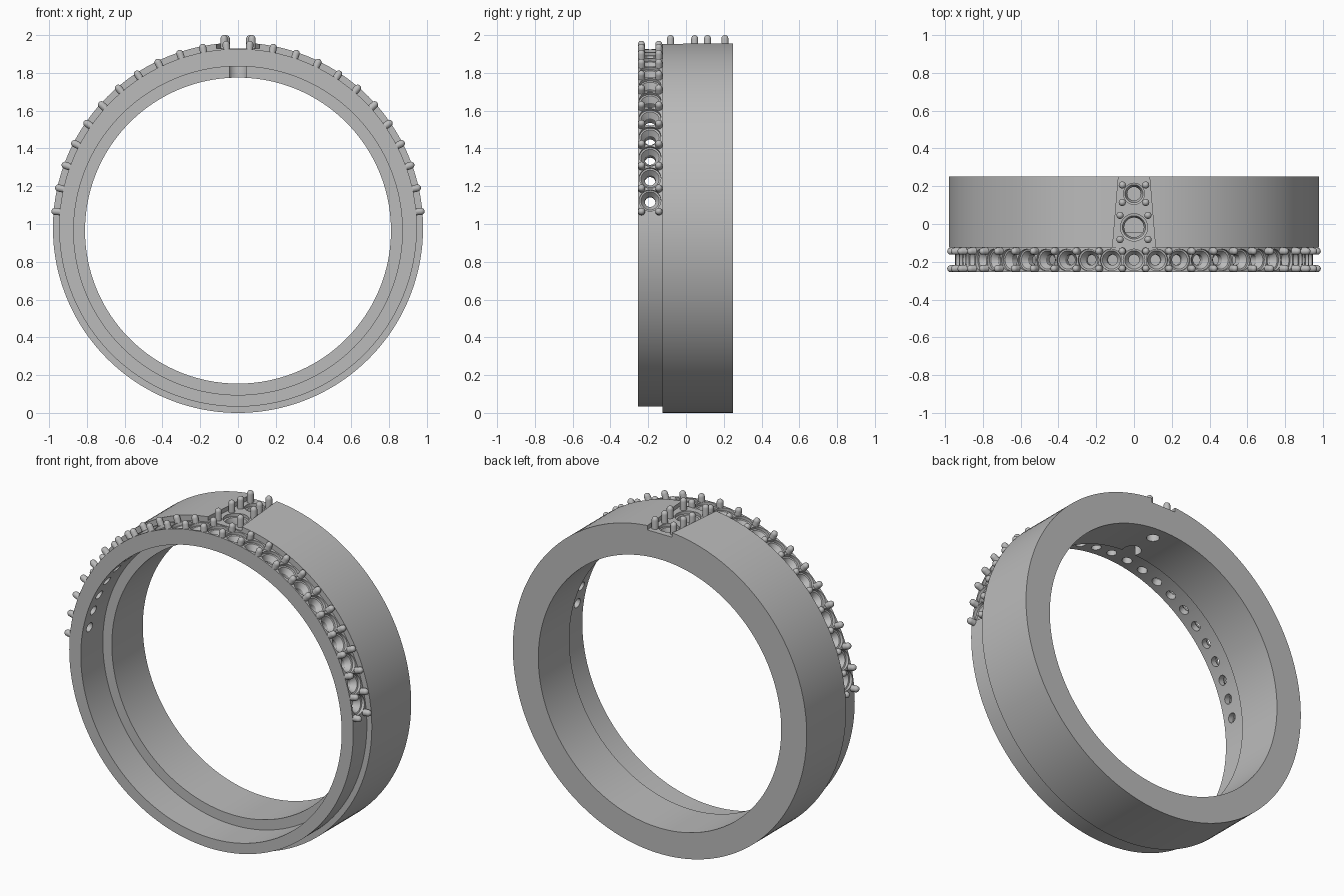
import bpy
import bmesh
import math
from mathutils import Matrix, Vector

if "Cube" in bpy.data.objects:
    bpy.data.objects.remove(bpy.data.objects["Cube"])

CENTRE = 0.98          # height of the outer axis
BORE_CENTRE = 0.965    # finger hole sits slightly lower
BAND_Y = -0.19         # middle of the small stone row
STEP = math.radians(7.38)
COUNT = 11             # settings on each side of the middle one

metal = bpy.data.materials.new("grey metal")
metal.use_nodes = True
grey = (0.5, 0.5, 0.5, 1)
metal.diffuse_color = grey
metal.node_tree.nodes["Principled BSDF"].inputs["Base Color"].default_value = grey


def make_object(name, bm):
    bmesh.ops.recalc_face_normals(bm, faces=bm.faces)
    mesh = bpy.data.meshes.new(name)
    bm.to_mesh(mesh)
    bm.free()
    mesh.materials.append(metal)
    obj = bpy.data.objects.new(name, mesh)
    bpy.context.collection.objects.link(obj)
    return obj


def lathe(bm, profile, matrix, segments):
    """Turn (radius, height) points into a closed solid along local z."""
    rings = []
    for radius, height in profile:
        rings.append([bm.verts.new(matrix @ Vector((
            radius * math.cos(2 * math.pi * i / segments),
            radius * math.sin(2 * math.pi * i / segments), height)))
            for i in range(segments)])
    for low, high in zip(rings, rings[1:]):
        for i in range(segments):
            j = (i + 1) % segments
            bm.faces.new((low[i], low[j], high[j], high[i]))
    bm.faces.new(rings[0][::-1])
    bm.faces.new(rings[-1])


def disc(name, radius, front, back, height):
    bm = bmesh.new()
    turn = Matrix.Translation((0, 0, height)) @ Matrix.Rotation(-math.pi / 2, 4, "X")
    lathe(bm, [(radius, front), (radius, back)], turn, 160)
    return make_object(name, bm)


def combine(target, tool, operation):
    mod = target.modifiers.new("cut", "BOOLEAN")
    mod.operation = operation
    mod.solver = "EXACT"
    mod.object = tool
    bpy.context.view_layer.objects.active = target
    bpy.ops.object.modifier_apply(modifier=mod.name)
    bpy.data.objects.remove(tool)


def around(angle, y):
    """Frame at the ring axis whose z points outward at an angle from the top."""
    return Matrix.Translation((0, y, CENTRE)) @ Matrix.Rotation(angle, 4, "Y")


def seat(bm, matrix, top, rim, hole):
    """Stepped stone seat with a through hole."""
    lathe(bm, [(hole, top - 0.25), (hole, top - 0.05), (rim * 0.85, top - 0.02),
               (rim, top - 0.018), (rim, top + 0.1)], matrix, 28)


def prong(bm, matrix, low, high, radius):
    dome = [(radius * math.cos(a), high - radius + radius * math.sin(a))
            for a in (0, 0.4, 0.8, 1.15, 1.45)]
    lathe(bm, [(radius, low)] + dome, matrix, 14)


# Wide band with the narrower front band
ring = disc("ring_band", 0.98, -0.125, 0.25, CENTRE)
combine(ring, disc("front_band", 0.947, -0.255, -0.09, CENTRE), "UNION")
combine(ring, disc("finger_bore", 0.81, -0.5, 0.5, BORE_CENTRE), "DIFFERENCE")
combine(ring, disc("front_bore", 0.87, -0.5, -0.045, BORE_CENTRE), "DIFFERENCE")

# Tapered slot across the top
bm = bmesh.new()
outline = [(-0.12, -0.2), (0.12, -0.2), (0.078, 0.3), (-0.078, 0.3)]
base = bm.faces.new([bm.verts.new((x, y, 1.93)) for x, y in outline])
lifted = bmesh.ops.extrude_face_region(bm, geom=[base])["geom"]
bmesh.ops.translate(bm, vec=(0, 0, 0.2),
                    verts=[v for v in lifted if isinstance(v, bmesh.types.BMVert)])
combine(ring, make_object("slot", bm), "DIFFERENCE")

# Stone seats: the front row, then the large and medium ones on top
bm = bmesh.new()
for k in range(-COUNT, COUNT + 1):
    seat(bm, around(k * STEP, BAND_Y), 0.947, 0.057, 0.028)
seat(bm, around(0, -0.018), 0.95, 0.072, 0.052)
seat(bm, around(0, 0.16), 0.95, 0.056, 0.036)
combine(ring, make_object("stone_seats", bm), "DIFFERENCE")

# Shared prongs between the small stones
bm = bmesh.new()
for side in (-1, 1):
    for k in range(COUNT + 1):
        for y in (-0.236, -0.144):
            prong(bm, around(side * (k + 0.5) * STEP, y), 0.885, 0.992, 0.019)
row_prongs = make_object("row_prongs", bm)

# Four prongs around each top stone
bm = bmesh.new()
for y, x, reach in ((-0.018, 0.074, 0.064), (0.16, 0.062, 0.046)):
    for sx in (-1, 1):
        for sy in (-1, 1):
            place = Matrix.Translation((sx * x, y + sy * reach, 0))
            prong(bm, place, 1.87, 2.0, 0.019)
top_prongs = make_object("top_prongs", bm)

# Smooth shading with crisp edges
for obj in (ring, row_prongs, top_prongs):
    bpy.ops.object.select_all(action="DESELECT")
    obj.select_set(True)
    bpy.context.view_layer.objects.active = obj
    bpy.ops.object.shade_smooth_by_angle(angle=math.radians(30))
